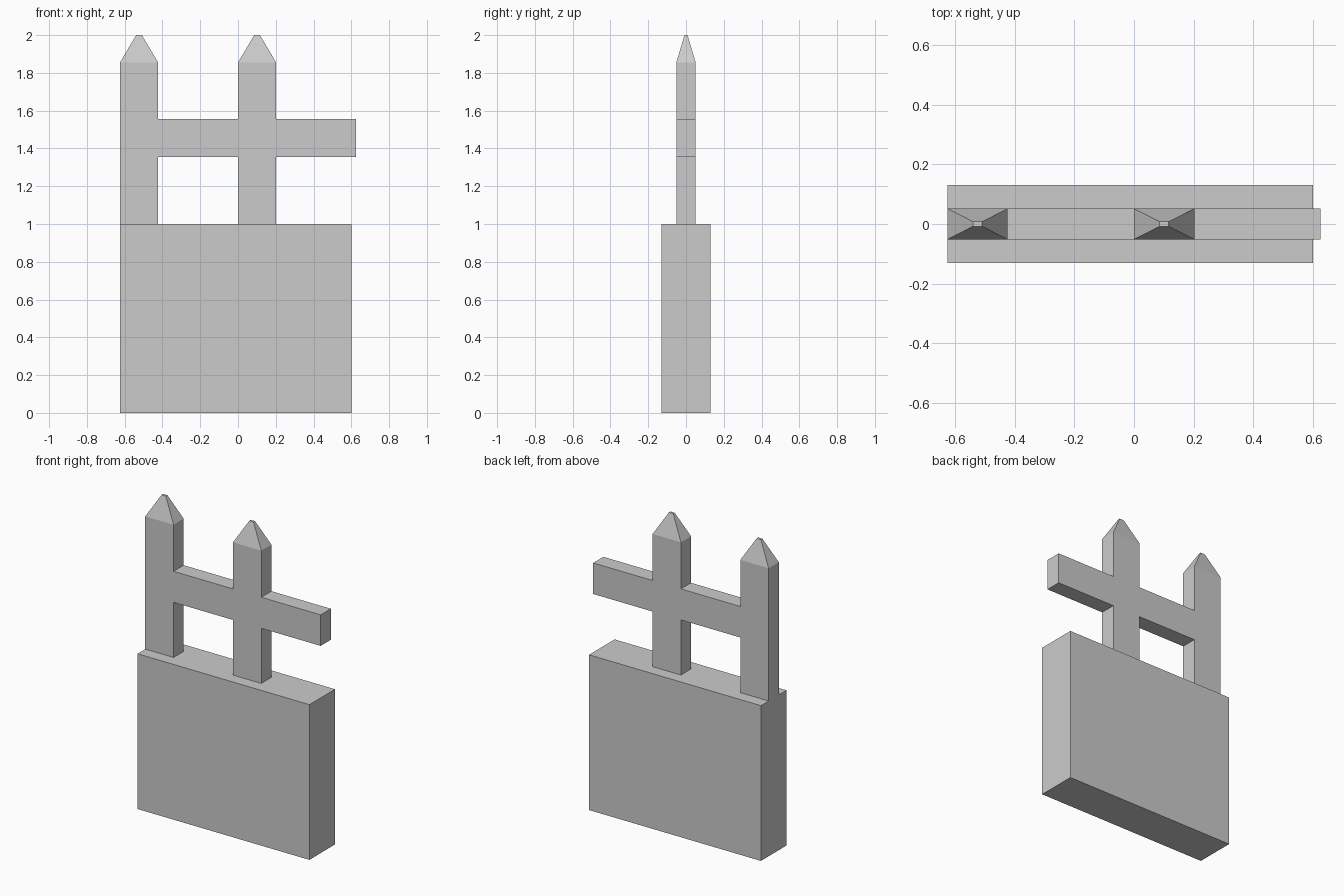
import bpy, bmesh
from mathutils import Vector

if "Cube" in bpy.data.objects:
    bpy.data.objects.remove(bpy.data.objects["Cube"])


def finish(bm, name):
    bmesh.ops.recalc_face_normals(bm, faces=bm.faces)
    mesh = bpy.data.meshes.new(name)
    bm.to_mesh(mesh)
    bm.free()
    obj = bpy.data.objects.new(name, mesh)
    bpy.context.collection.objects.link(obj)
    return obj


def extrude_profile(points, depth):
    """Extrude an x/z outline along y, centred on y = 0."""
    bm = bmesh.new()
    face = bm.faces.new([bm.verts.new((x, -depth / 2, z)) for x, z in points])
    new = bmesh.ops.extrude_face_region(bm, geom=[face], use_keep_orig=True)["geom"]
    bmesh.ops.translate(bm, vec=(0, depth, 0),
                        verts=[v for v in new if isinstance(v, bmesh.types.BMVert)])
    bmesh.ops.recalc_face_normals(bm, faces=bm.faces)
    return bm


# Solid wall base
L, R = -0.625, 0.6
finish(extrude_profile([(L, 0), (R, 0), (R, 1), (L, 1)], 0.26), "wall_base")

# Fence outline: two posts joined by a rail that runs on past the second post
floor, rail_lo, rail_hi, shoulder, tip = 1.0, 1.355, 1.555, 1.855, 2.0
a0, a1, b0, b1, end = -0.625, -0.423, 0.0, 0.202, 0.625
fence = extrude_profile([
    (a0, floor), (a1, floor), (a1, rail_lo), (b0, rail_lo),
    (b0, floor), (b1, floor), (b1, rail_lo), (end, rail_lo),
    (end, rail_hi), (b1, rail_hi), (b1, shoulder), (b0, shoulder),
    (b0, rail_hi), (a1, rail_hi), (a1, shoulder), (a0, shoulder)], 0.103)

# Tapered post points with small flat tips
tops = [f for f in fence.faces if f.normal.z > 0.9
        and abs(f.calc_center_median().z - shoulder) < 1e-4]
for top in tops:
    centre = top.calc_center_median()
    cap = bmesh.ops.extrude_discrete_faces(fence, faces=[top])["faces"][0]
    for v in cap.verts:
        v.co = centre + (v.co - centre) * 0.15 + Vector((0, 0, tip - shoulder))
finish(fence, "fence")
